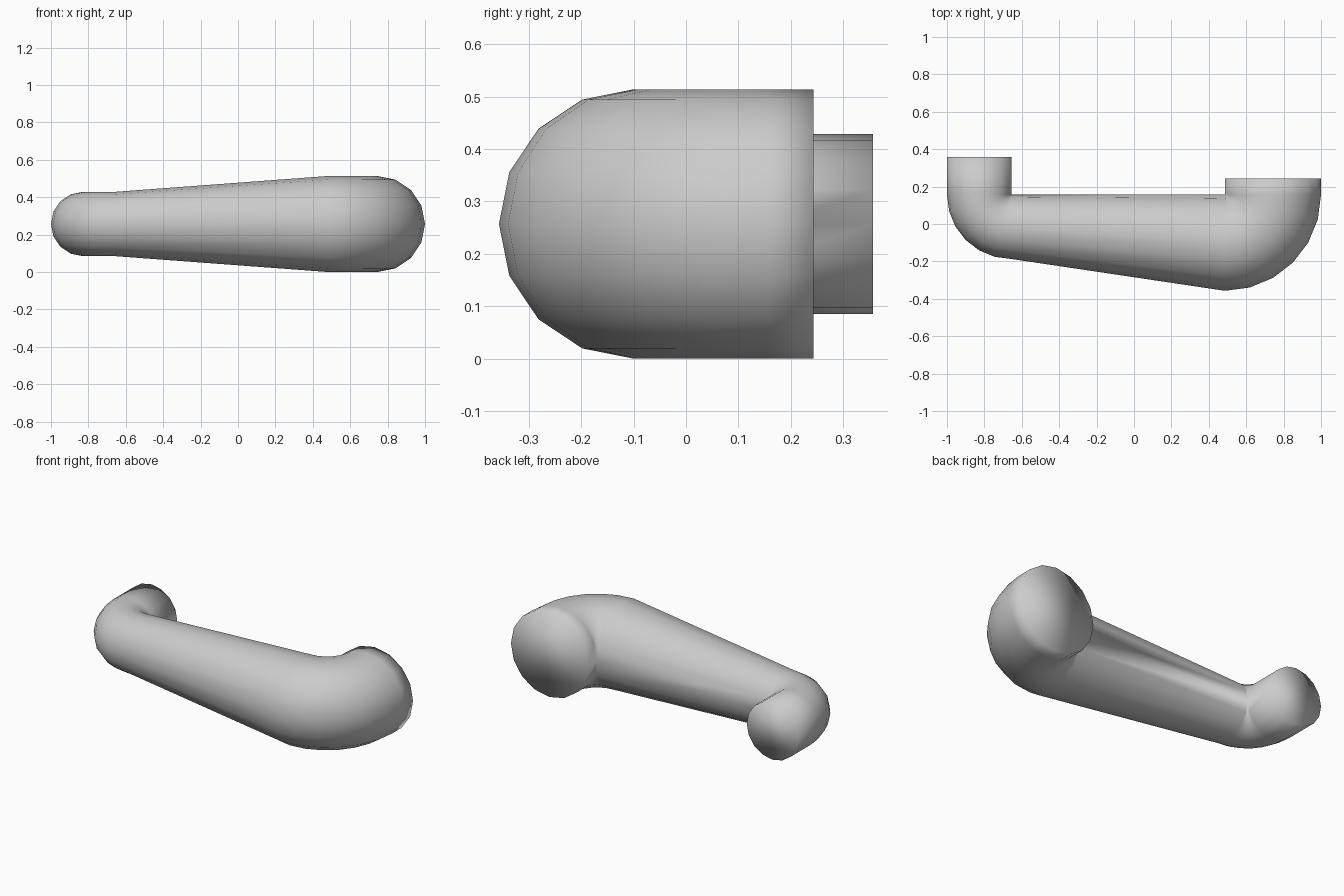
import bpy, bmesh
from math import sin, cos, pi

if "Cube" in bpy.data.objects:
    bpy.data.objects.remove(bpy.data.objects["Cube"])

SIDES, STEPS = 16, 6
R_BIG, R_SMALL = 0.257, 0.172
Z, Y_BEND = 0.257, 0.157
X_BIG, X_SMALL = 1 - 2 * R_BIG, -1 + 2 * R_SMALL

bm = bmesh.new()


def ring(px, side, angle, r, y):
    """Circle swung by angle about the inner elbow corner (px, y)."""
    out = []
    for i in range(SIDES):
        t = 2 * pi * i / SIDES
        d = r + r * cos(t)          # distance from the inner corner
        out.append(bm.verts.new((px + side * d * sin(angle),
                                 y - d * cos(angle), Z + r * sin(t))))
    return out


angles = [pi / 2 * i / STEPS for i in range(STEPS + 1)]

# Small end stub and elbow, then large elbow and stub
rings = [ring(X_SMALL, -1, pi / 2, R_SMALL, 0.357)]
rings += [ring(X_SMALL, -1, a, R_SMALL, Y_BEND) for a in reversed(angles)]
rings += [ring(X_BIG, 1, a, R_BIG, Y_BEND) for a in angles]
rings.append(ring(X_BIG, 1, pi / 2, R_BIG, 0.243))

# Skin between rings; consecutive rings form the elbows and tapered shaft
for a, b in zip(rings, rings[1:]):
    for i in range(SIDES):
        j = (i + 1) % SIDES
        bm.faces.new((a[i], a[j], b[j], b[i]))

# Flat end caps
bm.faces.new(rings[0])
bm.faces.new(rings[-1])

# Close the pinched inner elbow corners
bmesh.ops.remove_doubles(bm, verts=bm.verts[:], dist=0.0005)
bmesh.ops.recalc_face_normals(bm, faces=bm.faces[:])
for f in bm.faces:
    f.smooth = True

mesh = bpy.data.meshes.new("tapered_elbow_pipe")
bm.to_mesh(mesh)
bm.free()
pipe = bpy.data.objects.new("tapered_elbow_pipe", mesh)
bpy.context.collection.objects.link(pipe)
